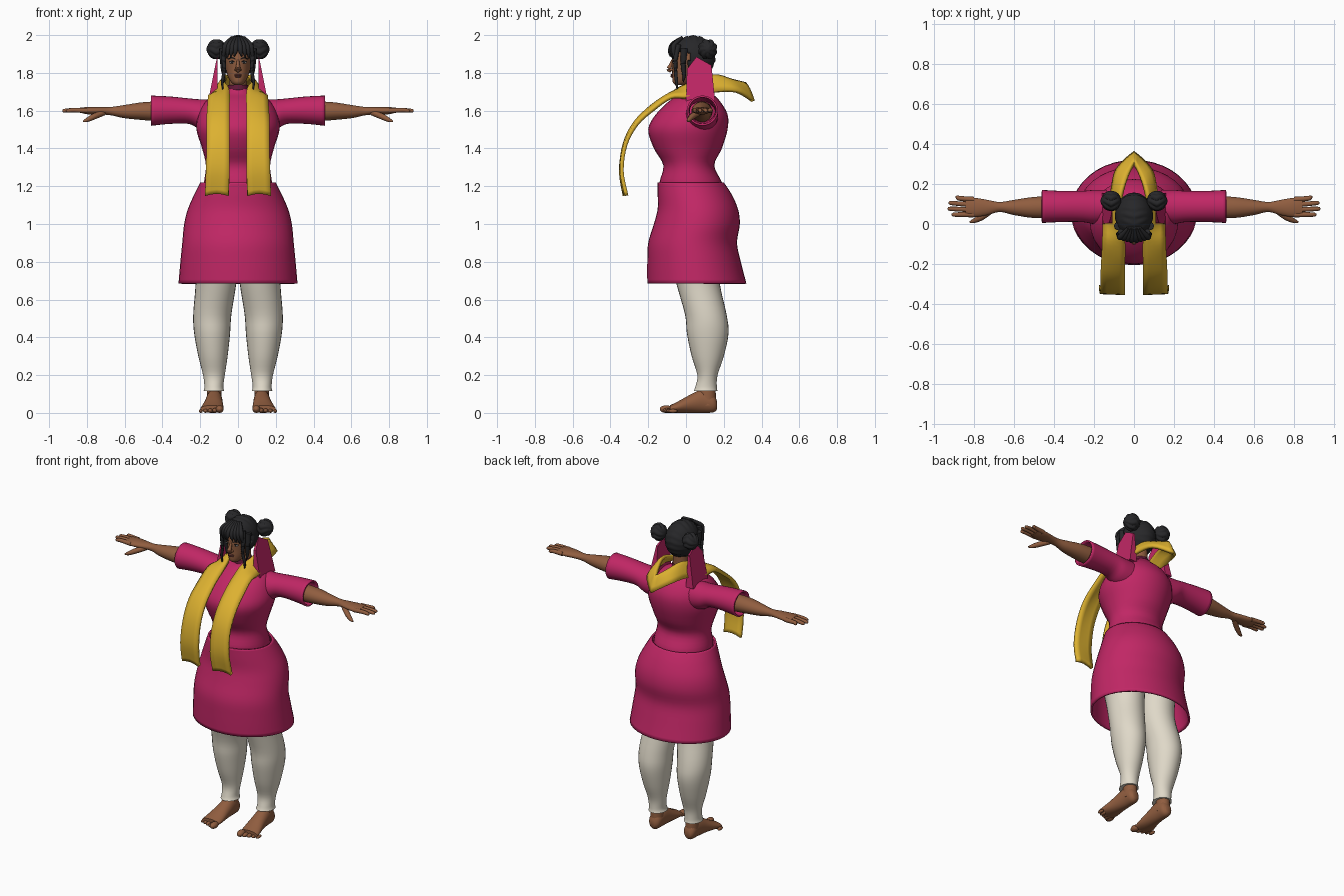
import bpy, bmesh, math
from mathutils import Vector

if "Cube" in bpy.data.objects:
    bpy.data.objects.remove(bpy.data.objects["Cube"], do_unlink=True)


def material(name, red, green, blue):
    mat = bpy.data.materials.new(name)
    mat.use_nodes = True
    color = (red, green, blue, 1)
    mat.diffuse_color = color
    mat.node_tree.nodes["Principled BSDF"].inputs["Base Color"].default_value = color
    return mat


magenta = material("magenta cloth", .53, .02, .13)
maroon = material("dark collar", .12, .01, .04)
gold = material("gold scarf", .72, .44, .03)
skin = material("brown skin", .28, .11, .05)
linen = material("off white linen", .74, .69, .58)
black = material("black hair", .02, .02, .022)
lip = material("lip", .17, .05, .04)
white = material("eye white", .6, .58, .55)


def finish(name, bm, mat, mirror=False, thickness=0, offset=-1, angle=50):
    """Turn a bmesh into a smooth object, mirrored in x and thickened on request."""
    bmesh.ops.recalc_face_normals(bm, faces=bm.faces[:])
    mesh = bpy.data.meshes.new(name)
    bm.to_mesh(mesh)
    bm.free()
    mesh.materials.append(mat)
    obj = bpy.data.objects.new(name, mesh)
    bpy.context.collection.objects.link(obj)
    bpy.ops.object.select_all(action='DESELECT')
    bpy.context.view_layer.objects.active = obj
    obj.select_set(True)
    bpy.ops.object.shade_smooth_by_angle(angle=math.radians(angle))
    if mirror:
        obj.modifiers.new("mirror", 'MIRROR')
    if thickness:
        solid = obj.modifiers.new("thickness", 'SOLIDIFY')
        solid.thickness = thickness
        solid.offset = offset
    return obj


def smooth(rows, steps=4):
    """Pass a spline through rows of numbers."""
    out = []
    for i in range(len(rows) - 1):
        quad = rows[max(i - 1, 0)], rows[i], rows[i + 1], rows[min(i + 2, len(rows) - 1)]
        for k in range(steps):
            t = k / steps
            out.append([b + t / 2 * (c - a + t * (2 * a - 5 * b + 4 * c - d
                        + t * (3 * (b - c) + d - a))) for a, b, c, d in zip(*quad)])
    out.append(list(rows[-1]))
    return out


def bridge(bm, rings, closed=True, cap=True):
    loops = [[bm.verts.new(p) for p in ring] for ring in rings]
    count = len(loops[0])
    for low, high in zip(loops, loops[1:]):
        for i in range(count if closed else count - 1):
            j = (i + 1) % count
            bm.faces.new((low[i], low[j], high[j], high[i]))
    if cap:
        bm.faces.new(loops[0])
        bm.faces.new(loops[-1])


def loft(name, axis, rows, mat, cap=True, sides=28, **options):
    """Elliptical sections: position on the axis, then extents on the other two axes."""
    others = [i for i in range(3) if i != axis]
    rings = []
    for pos, a0, a1, b0, b1 in smooth(rows):
        ring = []
        for k in range(sides):
            ang = math.tau * k / sides
            p = Vector()
            p[axis] = pos
            p[others[0]] = (a0 + a1) / 2 + (a1 - a0) / 2 * math.cos(ang)
            p[others[1]] = (b0 + b1) / 2 + (b1 - b0) / 2 * math.sin(ang)
            ring.append(p)
        rings.append(ring)
    bm = bmesh.new()
    bridge(bm, rings, cap=cap)
    return finish(name, bm, mat, **options)


def tube(name, rows, mat, sides=10, mirror=True):
    """Round tapered tube through rows of x, y, z, radius."""
    path = smooth(rows)
    rings = []
    for i, (x, y, z, radius) in enumerate(path):
        along = Vector(path[min(i + 1, len(path) - 1)][:3]) - Vector(path[max(i - 1, 0)][:3])
        turn = along.to_track_quat('Z', 'Y')
        rings.append([Vector((x, y, z)) + turn @ Vector((radius * math.cos(math.tau * k / sides),
                      radius * math.sin(math.tau * k / sides), 0)) for k in range(sides)])
    bm = bmesh.new()
    bridge(bm, rings)
    return finish(name, bm, mat, mirror)


def ball(name, centre, radii, mat, ripple=0, waves=9, keep=None, **options):
    """Ellipsoid, with optional grooves and a rule for the faces that stay."""
    bm = bmesh.new()
    bmesh.ops.create_uvsphere(bm, u_segments=48 if ripple else 20,
                              v_segments=32 if ripple else 12, radius=1)
    for v in bm.verts:
        groove = abs(math.sin(waves * math.atan2(v.co.z, v.co.y) + 2 * abs(v.co.x)))
        scale = 1 - ripple * (1 - groove) * (1 - v.co.x ** 4)
        v.co = Vector(centre) + Vector([c * r * scale for c, r in zip(v.co, radii)])
    if keep:
        gone = [f for f in bm.faces if not keep(f.calc_center_median())]
        bmesh.ops.delete(bm, geom=gone, context='FACES')
    return finish(name, bm, mat, **options)


# Tunic: bodice, flared skirt and open sleeves
loft("bodice", 2, [
    (1.16, -.18, .18, -.13, .19), (1.22, -.18, .18, -.14, .19), (1.31, -.17, .17, -.12, .15),
    (1.4, -.19, .19, -.17, .19), (1.5, -.22, .22, -.2, .22), (1.58, -.21, .21, -.16, .22),
    (1.65, -.17, .17, -.09, .18), (1.69, -.1, .1, -.03, .14), (1.72, -.05, .05, -.01, .11)], magenta)
loft("skirt", 2, [
    (.685, -.315, .315, -.205, .32), (.8, -.305, .305, -.205, .29), (.9, -.295, .295, -.2, .27),
    (1, -.285, .285, -.17, .285), (1.08, -.265, .265, -.15, .275), (1.16, -.23, .23, -.15, .24),
    (1.22, -.2, .2, -.15, .2)], magenta, cap=False, sides=40, thickness=.012)
loft("sleeves", 0, [
    (.12, .0, .17, 1.48, 1.66), (.2, .0, .17, 1.5, 1.66), (.26, .01, .165, 1.53, 1.665),
    (.36, .01, .165, 1.53, 1.675), (.46, .005, .17, 1.52, 1.68)],
    magenta, cap=False, mirror=True, thickness=.01)

# Standing collar wings, thin at the top and wide at the shoulder
wing = [(0, 1.64), (.005, 1.82), (.055, 1.885), (.135, 1.84), (.155, 1.64)]
bm = bmesh.new()
bridge(bm, [[(.108, y, z) for y, z in wing],
            [(.16 - .2 * (z - 1.64), y, z) for y, z in wing]])
finish("collar_wings", bm, magenta, mirror=True, angle=30)

# Neck and choker
loft("neck", 2, [(1.64, -.05, .05, 0, .1), (1.8, -.045, .045, 0, .1)], skin)
loft("choker", 2, [(1.71, -.056, .056, -.015, .11), (1.735, -.052, .052, -.01, .105)],
     maroon, cap=False, thickness=.006)

# Scarf: inner and outer edge from the hanging end to the middle of the back
edges = [
    (.05, -.325, 1.15, .175, -.315, 1.15), (.045, -.345, 1.28, .17, -.34, 1.28),
    (.045, -.325, 1.42, .165, -.32, 1.42), (.045, -.27, 1.53, .165, -.26, 1.53),
    (.045, -.18, 1.62, .16, -.17, 1.61), (.045, -.09, 1.68, .155, -.08, 1.67),
    (.05, -.03, 1.72, .15, 0, 1.67), (.07, .04, 1.75, .135, .06, 1.68),
    (.06, .15, 1.785, .11, .16, 1.7), (.03, .24, 1.76, .085, .27, 1.7),
    (0, .31, 1.745, 0, .355, 1.65)]
strips = []
for row in smooth(edges):
    inner, outer = Vector(row[:3]), Vector(row[3:])
    strips.append([inner.lerp(outer, t / 4) + Vector((0, 0, .012 * math.sin(math.pi * t / 4)))
                   for t in range(5)])
bm = bmesh.new()
bridge(bm, strips, closed=False, cap=False)
finish("scarf", bm, gold, mirror=True, thickness=.02, offset=0)

# Arms, hands and fingers
loft("arms", 0, [
    (.38, .03, .14, 1.54, 1.65), (.5, .03, .135, 1.55, 1.645), (.6, .045, .12, 1.56, 1.63),
    (.67, .06, .11, 1.575, 1.62), (.73, .045, .12, 1.58, 1.62), (.79, .035, .13, 1.58, 1.62),
    (.84, .04, .13, 1.59, 1.615)], skin, mirror=True)
for i, (label, tip) in enumerate([("index", .91), ("middle", .93), ("ring", .925), ("little", .89)]):
    y = .047 + .025 * i
    tube(label + "_fingers", [(.8, y, 1.6, .014), (.87, y + .002 * i, 1.603, .012),
                              (tip - .01, y + .004 * i, 1.6, .01), (tip, y + .004 * i, 1.6, .004)], skin)
tube("thumbs", [(.71, .07, 1.59, .015), (.76, .035, 1.57, .016), (.8, .015, 1.55, .011),
                (.82, .01, 1.543, .004)], skin)

# Leggings
loft("leggings", 2, [
    (.115, .072, .182, .04, .167), (.14, .078, .178, .05, .163), (.2, .07, .185, .06, .167),
    (.3, .055, .21, .03, .2), (.42, .042, .232, .005, .225), (.52, .035, .237, -.005, .215),
    (.68, .01, .225, -.05, .18), (.8, 0, .23, -.08, .18), (.95, 0, .24, -.1, .2)], linen, mirror=True)

# Bare feet
loft("ankles", 2, [(.04, .085, .165, .07, .16), (.17, .09, .165, .07, .155)], skin, mirror=True)
loft("feet", 1, [
    (.165, .11, .145, .02, .06), (.145, .088, .162, .003, .1), (.09, .083, .168, 0, .125),
    (.02, .08, .178, 0, .095), (-.04, .077, .192, 0, .062), (-.085, .08, .2, .002, .04)],
    skin, mirror=True)
for i in range(5):
    size = .02 if i == 0 else .014 - .001 * i
    x, front = .097 + .025 * i, -.105 + .009 * i
    ball(f"toes_{i + 1}", (x, front, size), (size * 1.05, size + .014, size), skin, mirror=True)

# Head and face
loft("head", 2, [
    (1.735, -.018, .018, -.055, -.01), (1.75, -.036, .036, -.07, .03),
    (1.78, -.053, .053, -.073, .08), (1.82, -.064, .064, -.073, .12), (1.87, -.07, .07, -.075, .14),
    (1.93, -.068, .068, -.065, .13), (1.97, -.04, .04, -.02, .09)], skin)
tube("nose", [(0, -.07, 1.87, .006), (0, -.082, 1.84, .01), (0, -.09, 1.82, .014),
              (0, -.078, 1.808, .008)], skin, mirror=False)
ball("nostrils", (.011, -.077, 1.817), (.008, .01, .007), skin, mirror=True)
ball("upper_lip", (0, -.071, 1.789), (.02, .012, .005), lip)
ball("lower_lip", (0, -.07, 1.781), (.017, .012, .006), lip)
ball("eyes", (.031, -.063, 1.855), (.014, .006, .006), white, mirror=True)
ball("pupils", (.031, -.067, 1.855), (.006, .004, .006), black, mirror=True)
tube("eyelids", [(.016, -.068, 1.856, .002), (.031, -.068, 1.863, .003),
                 (.047, -.058, 1.858, .002)], black, sides=6)
tube("eyebrows", [(.013, -.073, 1.873, .003), (.034, -.067, 1.881, .004),
                  (.052, -.053, 1.873, .002)], black, sides=6)

# Hair: grooved cap, buns, fringe and side locks
ball("hair_cap", (0, .038, 1.885), (.095, .12, .115), black, ripple=.05,
     keep=lambda c: c.z > 1.915 or c.y > .015, thickness=.02)
ball("hair_buns", (.114, .115, 1.925), (.05, .052, .055), black, ripple=.14, waves=4, mirror=True)
ball("bun_coils", (.135, .115, 1.925), (.032, .034, .036), black, ripple=.14, waves=3, mirror=True)
for i in range(4):
    spread = .018 * i
    tube(f"fringe_{i + 1}", [
        (.004 + spread / 2, -.02, 1.988, .008), (.01 + spread, -.07 + spread / 6, 1.95, .014),
        (.014 + spread * 1.1, -.084 + spread / 3, 1.915, .012),
        (.02 + spread * 1.1, -.083 + spread / 2, 1.885 - spread / 3, .002)], black, sides=8)
tube("side_locks", [(.066, -.04, 1.95, .015), (.076, -.055, 1.88, .013), (.073, -.055, 1.81, .01),
                    (.083, -.05, 1.75, .008), (.078, -.045, 1.7, .002)], black)
tube("back_locks", [(.08, -.01, 1.93, .02), (.08, -.015, 1.85, .015), (.075, -.01, 1.79, .01),
                    (.07, -.015, 1.75, .002)], black)
